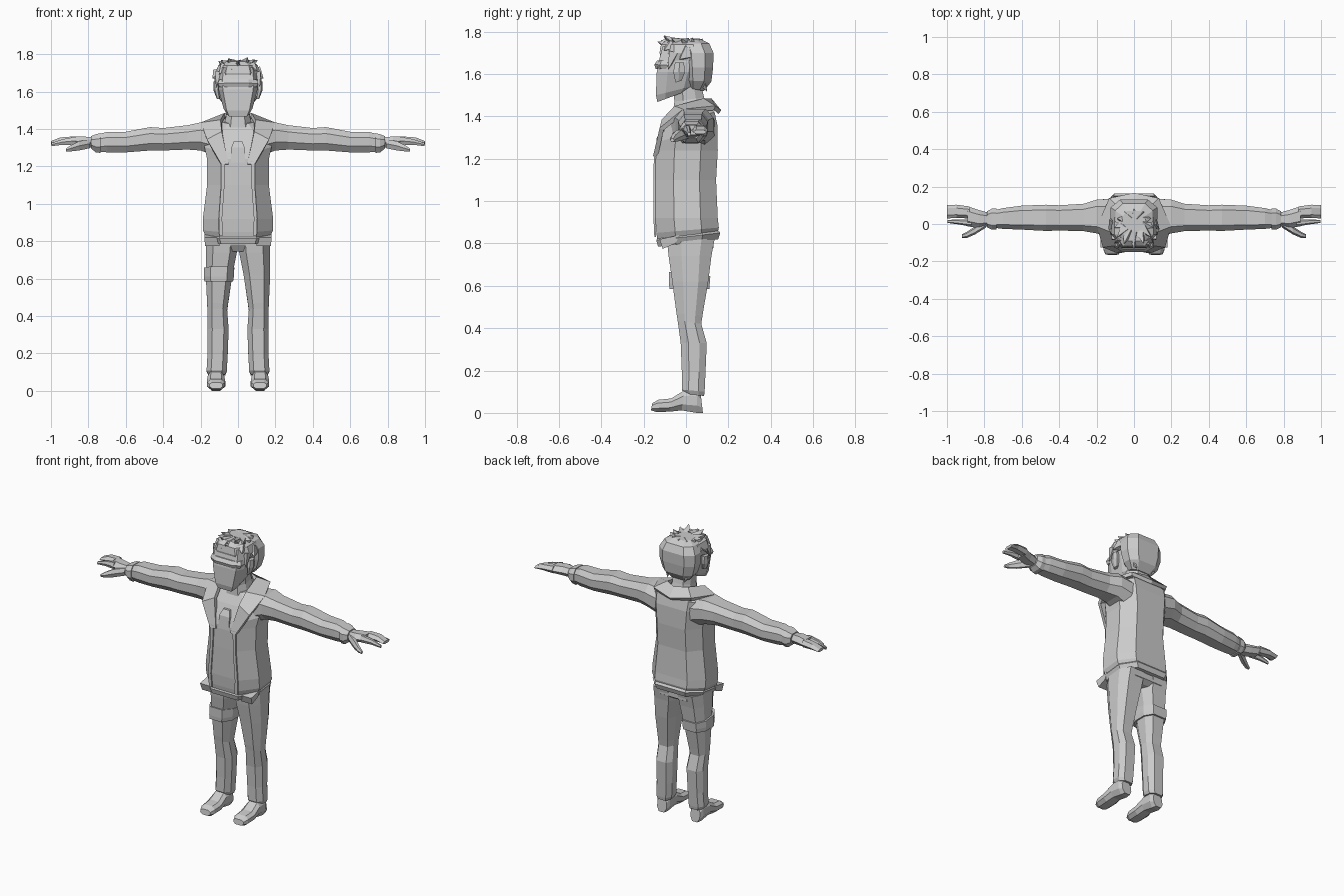
import bpy, bmesh, math, random
from mathutils import Vector

random.seed(4)
grey = bpy.data.materials.new("light_grey")
grey.diffuse_color = (0.6, 0.6, 0.6, 1)

OCT = [(-.55, -1), (.55, -1), (1, -.4), (1, .45), (.6, 1), (-.6, 1), (-1, .45), (-1, -.4)]
HEX = [(-.5, -1), (.5, -1), (1, 0), (.5, 1), (-.5, 1), (-1, 0)]
BOX = [(-1, -1), (1, -1), (1, 1), (-1, 1)]


def make(name, verts, faces, mirror=False, thick=0):
    me = bpy.data.meshes.new(name)
    me.from_pydata(verts, [], faces)
    bm = bmesh.new()
    bm.from_mesh(me)
    bmesh.ops.recalc_face_normals(bm, faces=bm.faces)
    bm.to_mesh(me)
    bm.free()
    me.materials.append(grey)
    ob = bpy.data.objects.new(name, me)
    bpy.context.collection.objects.link(ob)
    if mirror:
        m = ob.modifiers.new("mirror", 'MIRROR')
        m.use_mirror_merge = True
    if thick:
        s = ob.modifiers.new("thickness", 'SOLIDIFY')
        s.thickness, s.offset = thick, 0
    return ob


def loft(name, axis, rings, prof=OCT, mirror=False):
    """Rings are (t0, t1, u0, u1, v0, v1); t tilts from t0 at v0 to t1 at v1."""
    verts, n = [], len(prof)
    for t0, t1, u0, u1, v0, v1 in rings:
        for a, b in prof:
            u = (u0 + u1) / 2 + a * (u1 - u0) / 2
            v = (v0 + v1) / 2 + b * (v1 - v0) / 2
            t = t0 + (t1 - t0) * (b + 1) / 2
            verts.append({'x': (t, u, v), 'y': (u, t, v), 'z': (u, v, t)}[axis])
    faces = [(i * n + j, i * n + (j + 1) % n, (i + 1) * n + (j + 1) % n, (i + 1) * n + j)
             for i in range(len(rings) - 1) for j in range(n)]
    faces += [tuple(range(n)), tuple(range(len(verts) - n, len(verts)))]
    return make(name, verts, faces, mirror)


def strip(name, left, right, thick, mirror=True):
    n = len(left)
    return make(name, left + right, [(i, i + 1, n + i + 1, n + i) for i in range(n - 1)], mirror, thick)


# Jacket body, hem and hips
loft("jacket_body", 'z', [
    (.82, .855, -.175, .175, -.135, .15), (.85, .875, -.187, .187, -.14, .155),
    (.92, .92, -.188, .188, -.145, .15), (1.1, 1.1, -.165, .165, -.145, .142),
    (1.24, 1.24, -.165, .165, -.142, .15), (1.28, 1.36, -.18, .18, -.13, .148),
    (1.36, 1.42, -.185, .185, -.09, .135), (1.43, 1.46, -.10, .10, -.045, .11)])
loft("jacket_hem", 'z', [(.785, .82, -.165, .165, -.132, .152), (.815, .85, -.18, .18, -.14, .162),
                         (.835, .865, -.17, .17, -.13, .15)])
loft("hips", 'z', [(.745, .76, -.09, .09, -.06, .10), (.78, .78, -.16, .16, -.085, .13),
                   (.83, .85, -.16, .16, -.10, .13)])

# Hood folded around the shoulders, jacket edges and chest tab
strip("hood",
      [(.09, -.145, 1.21), (.165, -.115, 1.34), (.195, -.01, 1.425), (.13, .135, 1.44), (0, .16, 1.42)],
      [(.05, -.142, 1.21), (.085, -.105, 1.38), (.09, -.05, 1.44), (.07, .08, 1.475), (0, .115, 1.475)], .022)
strip("jacket_edge", [(.10, -.145, .83), (.103, -.149, .92), (.09, -.149, 1.1), (.09, -.147, 1.23)],
      [(.08, -.145, .83), (.085, -.149, .92), (.072, -.149, 1.1), (.068, -.147, 1.23)], .009)
loft("chest_tab", 'z', [(1.22, 1.22, -.038, .038, -.147, -.125), (1.30, 1.30, -.036, .036, -.138, -.10),
                        (1.335, 1.335, -.022, .022, -.118, -.09)], BOX)

# Sleeves, cuffs and hands
loft("sleeve", 'x', [
    (.13, .11, -.075, .135, 1.26, 1.425), (.20, .20, -.05, .13, 1.285, 1.435), (.27, .27, -.038, .108, 1.29, 1.42),
    (.40, .40, -.035, .10, 1.285, 1.405), (.47, .47, -.037, .103, 1.285, 1.41), (.60, .60, -.03, .098, 1.275, 1.385),
    (.70, .70, -.026, .085, 1.275, 1.385), (.75, .75, -.02, .072, 1.28, 1.37)], OCT, True)
loft("cuff", 'x', [(.735, .735, -.03, .082, 1.272, 1.378), (.76, .76, -.03, .082, 1.275, 1.372),
                   (.785, .785, -.018, .068, 1.295, 1.362)], OCT, True)
loft("palm", 'x', [(.77, .77, -.01, .058, 1.30, 1.355), (.83, .83, -.022, .075, 1.305, 1.36),
                   (.89, .89, -.012, .095, 1.312, 1.36)], HEX, True)
loft("fingers", 'x', [(.88, .88, .03, .094, 1.315, 1.36), (.95, .95, .032, .103, 1.32, 1.355),
                      (1.0, 1.0, .03, .102, 1.318, 1.335)], HEX, True)
loft("index_finger", 'x', [(.87, .87, -.014, .026, 1.315, 1.358), (.94, .94, -.002, .024, 1.315, 1.345),
                           (.998, .998, .006, .022, 1.308, 1.325)], HEX, True)
loft("thumb", 'x', [(.79, .79, -.018, .025, 1.298, 1.345), (.85, .85, -.056, -.012, 1.285, 1.335),
                    (.895, .895, -.075, -.042, 1.28, 1.312), (.92, .92, -.075, -.055, 1.28, 1.295)], HEX, True)

# Trouser legs and shoes
loft("trouser_leg", 'z', [
    (.09, .08, .068, .158, -.008, .085), (.11, .10, .06, .168, -.02, .088), (.20, .19, .055, .163, -.02, .092),
    (.33, .33, .05, .163, -.025, .098), (.44, .42, .058, .163, -.04, .072), (.47, .46, .053, .165, -.045, .078),
    (.62, .62, .03, .172, -.065, .105), (.74, .74, .006, .172, -.082, .12), (.82, .82, 0, .17, -.09, .135)], OCT, True)
loft("shoe", 'y', [
    (-.165, -.16, .082, .152, .012, .045), (-.14, -.13, .07, .164, .004, .062), (-.075, -.07, .068, .167, .006, .068),
    (-.02, -.01, .073, .162, .012, .105), (.05, .055, .075, .16, 0, .115), (.08, .07, .085, .15, 0, .085)], OCT, True)
# Thigh pocket band on one leg, and hip pockets
loft("thigh_band", 'z', [(.585, .585, -.18, -.026, -.078, .11), (.61, .61, -.183, -.022, -.08, .112),
                         (.665, .645, -.182, -.02, -.08, .115)])
loft("hip_pocket", 'z', [(.775, .80, .10, .176, -.11, -.05), (.82, .84, .10, .18, -.125, -.03)], BOX, True)

# Neck and head
loft("neck", 'z', [(1.40, 1.44, -.075, .075, -.06, .10), (1.47, 1.49, -.062, .062, -.055, .085),
                   (1.56, 1.56, -.065, .065, -.06, .07)])
loft("head", 'z', [
    (1.468, 1.53, -.062, .062, -.135, .03), (1.50, 1.55, -.078, .078, -.142, .06),
    (1.61, 1.61, -.104, .104, -.138, .09), (1.655, 1.655, -.107, .107, -.13, .10),
    (1.73, 1.73, -.10, .10, -.11, .10)],
    [(-.78, -1), (.78, -1), (1, -.55), (1, .3), (.6, 1), (-.6, 1), (-1, .3), (-1, -.55)])
loft("brow_band", 'z', [(1.625, 1.625, -.10, .10, -.143, -.07), (1.645, 1.64, -.108, .108, -.15, -.06),
                        (1.665, 1.665, -.10, .10, -.135, -.07)], OCT)
loft("ear", 'z', [(1.56, 1.57, .095, .115, -.05, -.02), (1.61, 1.61, .10, .132, -.06, -.005),
                  (1.655, 1.655, .10, .13, -.052, -.01)], HEX, True)

# Hair mass: back shell, crown, and jagged tufts
loft("hair_back", 'z', [
    (1.535, 1.52, -.07, .07, .01, .085), (1.57, 1.565, -.105, .105, -.005, .12), (1.63, 1.63, -.124, .124, -.012, .128),
    (1.70, 1.70, -.125, .125, -.02, .13), (1.745, 1.745, -.10, .10, -.03, .11), (1.765, 1.765, -.06, .06, -.03, .07)])
loft("hair_crown", 'z', [(1.665, 1.665, -.112, .112, -.115, .09), (1.70, 1.70, -.12, .12, -.125, .10),
                         (1.74, 1.74, -.105, .105, -.118, .09), (1.762, 1.765, -.06, .06, -.09, .05)])


def tuft(name, base, tip, r):
    base, tip = Vector(base), Vector(tip)
    d = (tip - base).normalized()
    side = d.orthogonal().normalized()
    up = d.cross(side)
    verts = [base + side * r * math.cos(a) + up * r * math.sin(a)
             for a in (k * math.tau / 4 + random.random() * .5 for k in range(4))]
    make(name, verts + [tip], [(k, (k + 1) % 4, 4) for k in range(4)] + [(3, 2, 1, 0)])


for i in range(7):  # fringe
    x = -.09 + .03 * i
    tuft("fringe_tuft", (x * .8, -.07, 1.73),
         (x * 1.15, -.135 + abs(x) * .35, 1.70 + random.uniform(-.03, .06)), .035)
for i in range(12):  # crown spikes
    a = i * math.tau / 12
    tuft("crown_tuft", (.06 * math.cos(a), .05 * math.sin(a), 1.74),
         (.105 * math.cos(a), .10 * math.sin(a) - .02, random.uniform(1.76, 1.785)), .035)
for s in (-1, 1):  # side locks around the ears
    tuft("temple_lock", (s * .10, -.06, 1.70), (s * .118, -.085, 1.62), .03)
    tuft("side_lock", (s * .10, .01, 1.70), (s * .137, -.03, 1.67), .04)
    tuft("nape_lock", (s * .08, .06, 1.60), (s * .06, .10, 1.515), .035)
